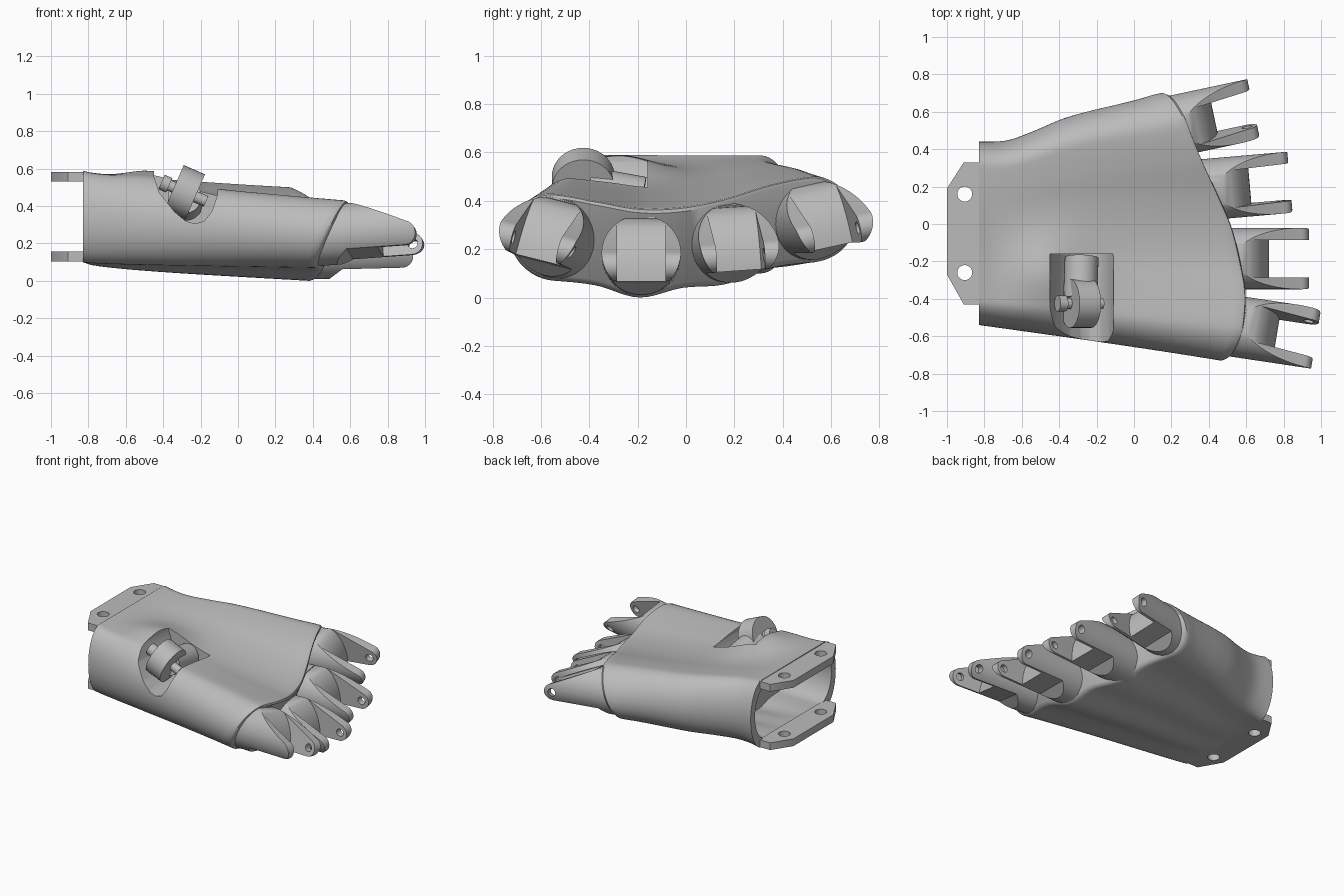
import bpy, bmesh, math
from mathutils import Matrix, Vector

if "Cube" in bpy.data.objects:
    bpy.data.objects.remove(bpy.data.objects["Cube"])

grey = bpy.data.materials.new("plain_grey")
grey.use_nodes = True
grey.diffuse_color = (0.5, 0.5, 0.5, 1)
grey.node_tree.nodes["Principled BSDF"].inputs["Base Color"].default_value = (0.5, 0.5, 0.5, 1)


def add(name, bm):
    """Turn a bmesh into a grey object."""
    bmesh.ops.recalc_face_normals(bm, faces=bm.faces)
    mesh = bpy.data.meshes.new(name)
    bm.to_mesh(mesh)
    bm.free()
    mesh.materials.append(grey)
    obj = bpy.data.objects.new(name, mesh)
    bpy.context.collection.objects.link(obj)
    return obj


def prism(name, points, axis, low, high):
    """Extrude a 2D outline along y (outline in xz) or z (outline in xy)."""
    bm = bmesh.new()
    ends = []
    for d in (low, high):
        ends.append([bm.verts.new((a, d, b) if axis == "y" else (a, b, d)) for a, b in points])
        bm.faces.new(ends[-1])
    for i in range(len(points)):
        j = (i + 1) % len(points)
        bm.faces.new((ends[0][i], ends[0][j], ends[1][j], ends[1][i]))
    return add(name, bm)


def rod(name, start, end, radius, sides=40):
    bm = bmesh.new()
    a, b = Vector(start), Vector(end)
    bmesh.ops.create_cone(bm, cap_ends=True, segments=sides, radius1=radius, radius2=radius, depth=(b - a).length)
    turn = Vector((0, 0, 1)).rotation_difference(b - a).to_matrix().to_4x4()
    bm.transform(Matrix.Translation((a + b) / 2) @ turn)
    return add(name, bm)


def combine(obj, tool, operation="DIFFERENCE"):
    mod = obj.modifiers.new(operation.lower(), "BOOLEAN")
    mod.operation, mod.object, mod.solver = operation, tool, "EXACT"
    bpy.context.view_layer.objects.active = obj
    bpy.ops.object.modifier_apply(modifier=mod.name)
    bpy.data.objects.remove(tool)


def smooth(obj, angle=35):
    bpy.ops.object.select_all(action="DESELECT")
    obj.select_set(True)
    bpy.context.view_layer.objects.active = obj
    bpy.ops.object.shade_smooth_by_angle(angle=math.radians(angle))


def spline(values, t):
    """Smooth curve through evenly spaced values, t from 0 to 1."""
    n = len(values) - 1
    i = max(0, min(int(t * n), n - 1))
    u = t * n - i
    p0, p1, p2, p3 = [values[max(0, min(n, i + k))] for k in (-1, 0, 1, 2)]
    return p1 + u / 2 * (p2 - p0 + u * (2 * p0 - 5 * p1 + 4 * p2 - p3 + u * (3 * (p1 - p2) + p3 - p0)))


# Knuckle end of the palm, sampled across the hand
FRONT_X = [0.54, 0.57, 0.58, 0.55, 0.505, 0.43, 0.35, 0.28, 0.23]
FRONT_TOP = [0.43, 0.43, 0.40, 0.37, 0.375, 0.41, 0.465, 0.50, 0.50]
FRONT_LOW = [0.08, 0.07, 0.05, 0.0, 0.04, 0.055, 0.12, 0.145, 0.15]
# Outer edge of the hand from wrist to knuckles
LEFT_EDGE = [0.44, 0.447, 0.50, 0.562, 0.603, 0.635, 0.667, 0.70]
WRIST_X = -0.83


def section(s, inset=0.0, push=0.0, count=64):
    """Upper and lower outlines of the palm at s: 0 wrist, 1 knuckles."""
    left = spline(LEFT_EDGE, max(s, 0)) - inset
    right = -0.54 - 0.19 * s + inset
    k, k_low = max(s, 0) ** 0.75, max(s, 0) ** 0.55
    upper, lower = [], []
    for i in range(count + 1):
        t = (1 - math.cos(math.pi * i / count)) / 2
        y = right + (left - right) * t
        d = min(1, min(y - right, left - y) / (0.13 + 0.05 * k))
        f = math.sqrt(max(0, 1 - (1 - d) ** 2))
        x = WRIST_X + s * (spline(FRONT_X, t) - WRIST_X)
        bump = 0.075 * math.exp(-((x + 0.45) / 0.2) ** 2 - ((y + 0.25) / 0.2) ** 2)
        top = 0.587 + k * (spline(FRONT_TOP, t) - 0.587) + bump - inset
        low = 0.1 + k_low * (spline(FRONT_LOW, t) - 0.1) + inset
        mid = 0.345 + k * (0.26 + 0.06 * t - 0.345)
        for line, edge in ((upper, top), (lower, low)):
            z = mid + (edge - mid) * f
            line.append((x + push - 0.45 * s ** 3 * (top - z), y, z))
    return upper, lower


def loft(name, sections):
    bm = bmesh.new()
    rings = []
    for upper, lower in sections:
        u = [bm.verts.new(p) for p in upper]
        l = [u[0]] + [bm.verts.new(p) for p in lower[1:-1]] + [u[-1]]
        rings.append((u, l))
    n = len(rings[0][0])
    for a, b in zip(rings, rings[1:]):
        for side in (0, 1):
            for i in range(n - 1):
                bm.faces.new((a[side][i], a[side][i + 1], b[side][i + 1], b[side][i]))
    for u, l in (rings[0], rings[-1]):
        for i in range(n - 1):
            bm.faces.new(list(dict.fromkeys((u[i], u[i + 1], l[i + 1], l[i]))))
    return add(name, bm)


# Palm shell, hollow at the wrist, with a rolled knuckle edge
steps = [i / 30 for i in range(31)]
palm = loft("palm_shell", [section(s) for s in steps] + [section(1, 0.006, 0.012), section(1, 0.02, 0.016)])
combine(palm, loft("wrist_cavity", [section(s, 0.05) for s in (-0.03, 0, 0.1, 0.2, 0.26)]))

# Thumb pocket: rounded V cut in from the thumb side
pocket = [(-0.45, 0.9), (-0.45, 0.56), (-0.42, 0.47), (-0.34, 0.37), (-0.28, 0.32), (-0.23, 0.305),
          (-0.18, 0.32), (-0.14, 0.37), (-0.11, 0.46), (-0.1, 0.9)]
combine(palm, prism("pocket_cut", pocket, "y", -0.9, -0.16))
smooth(palm)

# Wrist tabs with bolt holes
outline = [(-0.82, 0.33), (-0.91, 0.33), (-1, 0.19), (-1, -0.27), (-0.91, -0.43), (-0.82, -0.43)]
for name, low, high in (("upper_wrist_tab", 0.53, 0.583), ("lower_wrist_tab", 0.104, 0.157)):
    tab = prism(name, outline, "z", low, high)
    for y in (0.16, -0.26):
        combine(tab, rod("bolt_hole", (-0.905, y, 0), (-0.905, y, 1), 0.04))
    smooth(tab)


# Finger knuckles: round base, tapering into a two-pronged fork with a rounded web
def knuckle(name, origin, yaw, pitch, roll):
    body = rod(name, (-0.25, 0, 0), (0.5, 0, 0), 0.164, 64)
    tip = [(0.32 + 0.06 * math.cos(a), -0.055 + 0.06 * math.sin(a))
           for a in [math.radians(75 - 15 * i) for i in range(12)]]
    side = [(-0.3, -0.2), (-0.3, 0.2), (-0.06, 0.17), (0.02, 0.15)] + tip + [(0, -0.115), (-0.12, -0.2)]
    combine(body, prism("side_profile", side, "y", -0.3, 0.3), "INTERSECT")
    web = [(0.165 * math.sin(a), -0.1 + 0.25 * math.cos(a)) for a in [math.pi / 24 * i for i in range(13)]]
    gap = web + [(0.165, -0.3), (0.6, -0.3), (0.6, 0.3), (0, 0.3)]
    combine(body, prism("fork_gap", gap, "y", -0.1, 0.1))
    combine(body, rod("pin_hole", (0.325, -0.13, -0.055), (0.325, 0.3, -0.055), 0.027, 24))
    turn = Matrix.Identity(4)
    for angle, axis in ((yaw, "Z"), (-pitch, "Y"), (roll, "X")):
        turn = turn @ Matrix.Rotation(math.radians(angle), 4, axis)
    body.data.transform(Matrix.Translation(origin) @ turn)
    smooth(body)


knuckle("first_knuckle", (0.595, -0.555, 0.255), -8.5, 4, -14)
knuckle("second_knuckle", (0.555, -0.185, 0.177), 0, 1.5, 0)
knuckle("third_knuckle", (0.455, 0.19, 0.225), 5, 0, 4)
knuckle("fourth_knuckle", (0.268, 0.535, 0.32), 12, 0, 12)

# Thumb joint: tilted disc on a pin, carried by a stem in the pocket
centre = Vector((-0.285, -0.425, 0.475))
axle = Vector((0.92, 0, -0.4)).normalized()
for name, half, radius in (("thumb_disc", 0.062, 0.13), ("thumb_pin", 0.125, 0.03)):
    smooth(rod(name, centre - axle * half, centre + axle * half, radius))
smooth(rod("thumb_pin_head", centre - axle * 0.135, centre - axle * 0.09, 0.042))
smooth(rod("thumb_stem", (-0.285, -0.4, 0.45), (-0.28, -0.18, 0.41), 0.09))
